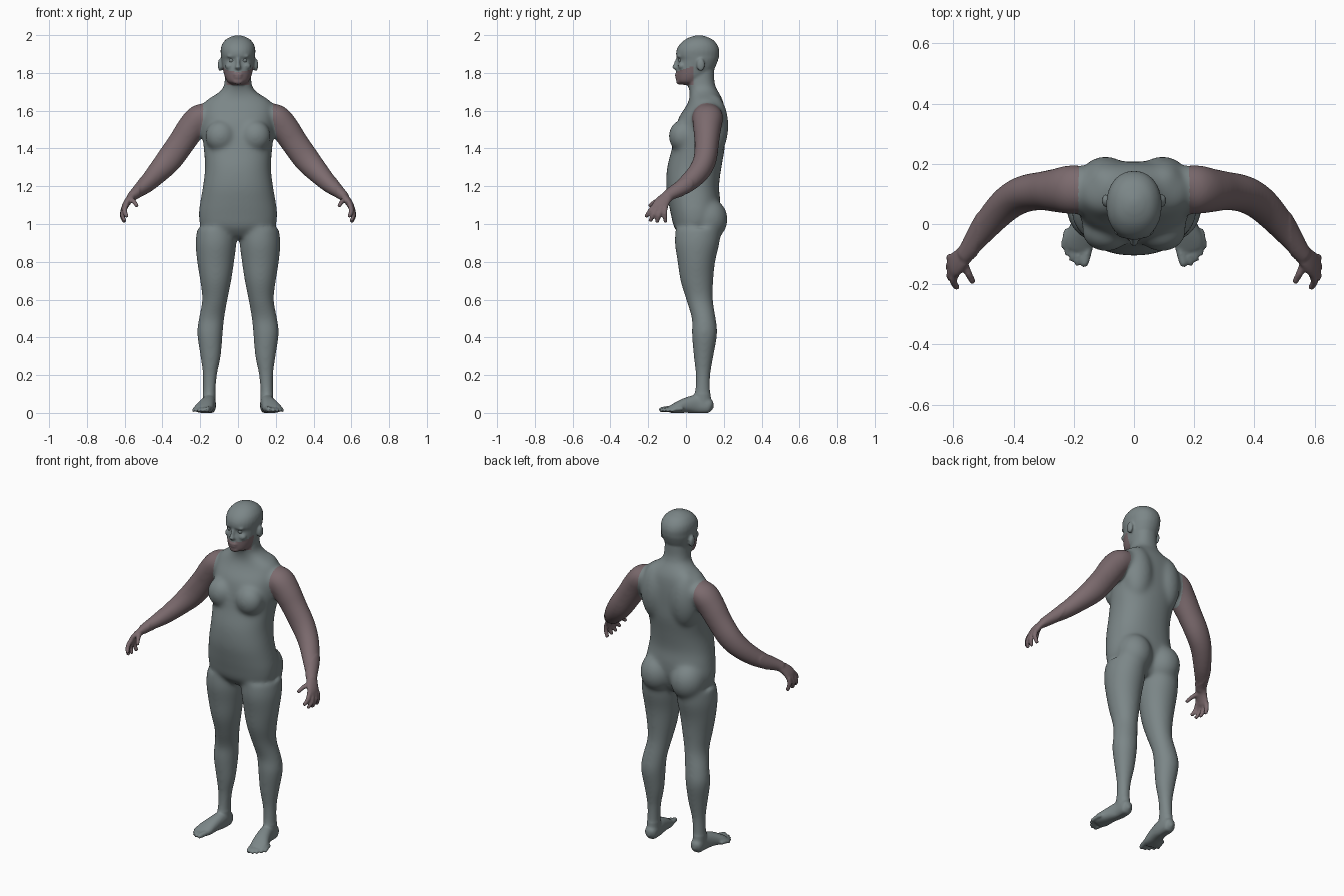
import bpy
import bmesh
from math import cos, sin, pi, copysign
from mathutils import Vector, Matrix

cube = bpy.data.objects.get("Cube")
if cube:
    bpy.data.objects.remove(cube, do_unlink=True)


def make_material(name, colour):
    mat = bpy.data.materials.new(name)
    mat.use_nodes = True
    mat.diffuse_color = (*colour, 1)
    for node in mat.node_tree.nodes:
        if node.type == 'BSDF_PRINCIPLED':
            node.inputs["Base Color"].default_value = (*colour, 1)
    return mat


grey = make_material("grey_skin", (0.2, 0.24, 0.245))
mauve = make_material("mauve_skin", (0.2, 0.145, 0.155))

shell = bmesh.new()
X_AXIS, Y_AXIS, Z_AXIS = Vector((1, 0, 0)), Vector((0, 1, 0)), Vector((0, 0, 1))
SIDES = (1, -1)


def refine(rows, steps=4):
    """Smoothly interpolate between section rows."""
    rows = [Vector(r) for r in rows]
    result = []
    last = len(rows) - 1
    for i in range(last):
        p, q = rows[i], rows[i + 1]
        before, after = rows[max(i - 1, 0)], rows[min(i + 2, last)]
        m, n = (q - before) / 2, (after - p) / 2
        for k in range(steps):
            t = k / steps
            h = t * t * (3 - 2 * t)
            result.append(p * (1 - h) + q * h + m * (t * (1 - t) ** 2) - n * (t * t * (1 - t)))
    return result + [rows[last]]


def loft(rows, across, side=1, upright=False, power=2.0, count=28):
    """Skin oval sections (x, y, z, half width, half depth)."""
    rows = refine(rows)
    centres = [Vector(r[:3]) for r in rows]
    rings, last = [], len(rows) - 1

    def vert(p):
        return shell.verts.new((p.x * side, p.y, max(p.z, 0.0)))

    def signed(v):
        return copysign(abs(v) ** (2 / power), v)

    poles = []
    for i, (row, c) in enumerate(zip(rows, centres)):
        t = Z_AXIS if upright else (centres[min(i + 1, last)] - centres[max(i - 1, 0)]).normalized()
        u = (across - t * across.dot(t)).normalized()
        v = t.cross(u)
        angles = [2 * pi * k / count for k in range(count)]
        rings.append([vert(c + u * row[3] * signed(cos(a)) + v * row[4] * signed(sin(a)))
                      for a in angles])
        if i in (0, last):
            bulge = min(row[3], row[4]) * (0.15 if upright else 0.6)
            poles.append(vert(c + t * bulge * (1 if i else -1)))
    for lower, upper in zip(rings, rings[1:]):
        for k in range(count):
            n = (k + 1) % count
            shell.faces.new((lower[k], lower[n], upper[n], upper[k]))
    for ring, pole in zip((rings[0], rings[-1]), poles):
        for k in range(count):
            shell.faces.new((ring[k], ring[(k + 1) % count], pole))


def stand(rows, side=1, power=2.0):
    """Upright loft from rows (height, front, back, inner, outer)."""
    loft([((i + o) / 2, (f + b) / 2, z, (o - i) / 2, (b - f) / 2) for z, f, b, i, o in rows],
         X_AXIS, side, True, power)


def blob(centre, radii, side=1):
    x, y, z = centre
    place = Matrix.Translation((x * side, y, z)) @ Matrix.Diagonal((*radii, 1))
    bmesh.ops.create_uvsphere(shell, u_segments=24, v_segments=16, radius=1, matrix=place)


def digit(base, bend, tip, radius, side):
    sizes = (radius, radius * 0.95, radius * 0.8)
    loft([(*p, r, r) for p, r in zip((base, bend, tip), sizes)], X_AXIS, side, count=12)


# Torso and neck: height, front, back, half width
torso = [(.93, -.02, .13, .08), (.98, -.062, .155, .19), (1.05, -.08, .178, .208),
         (1.12, -.094, .182, .2), (1.2, -.105, .175, .186), (1.3, -.1, .188, .175),
         (1.4, -.075, .205, .182), (1.48, -.06, .208, .19), (1.56, -.04, .208, .188),
         (1.62, -.002, .203, .186), (1.655, .015, .195, .168), (1.69, .02, .178, .112),
         (1.72, .014, .16, .08), (1.76, .01, .15, .07), (1.82, .01, .15, .066)]
stand([(z, f, b, -w, w) for z, f, b, w in torso], power=2.25)

# Head from chin to crown
head = [(1.738, -.022, .05, .03), (1.752, -.044, .08, .054), (1.78, -.05, .12, .07),
        (1.82, -.05, .15, .08), (1.868, -.042, .17, .088), (1.89, -.052, .175, .09),
        (1.92, -.05, .176, .092), (1.95, -.034, .165, .085), (1.977, -.004, .14, .064),
        (1.993, .032, .104, .034), (1.998, .055, .085, .014)]
stand([(z, f, b, -w, w) for z, f, b, w in head], power=2.15)

# Nose, lips and chin
loft([(0, -.044, 1.875, .009, .01), (0, -.052, 1.845, .011, .014),
      (0, -.058, 1.825, .017, .017)], X_AXIS, count=16)
blob((0, -.048, 1.791), (.026, .012, .008))
blob((0, -.046, 1.777), (.023, .012, .008))
blob((0, -.034, 1.756), (.03, .019, .018))

foot = [(.152, .136, .032, .022, .026), (.152, .12, .036, .034, .04),
        (.153, .06, .045, .036, .05), (.165, 0, .04, .042, .04),
        (.181, -.055, .025, .05, .028), (.189, -.085, .018, .043, .018)]
leg = [(.98, -.055, .185, .012, .216), (.9, -.06, .178, .008, .225),
       (.8, -.045, .155, .02, .217), (.7, -.03, .145, .035, .201),
       (.6, 0, .143, .055, .19), (.5, .03, .158, .072, .208),
       (.42, .03, .166, .08, .217), (.3, .04, .146, .09, .2),
       (.2, .05, .13, .11, .187), (.1, .045, .13, .118, .187),
       (.04, .03, .14, .118, .187)]
arm = [(.13, .115, 1.58, .07, .055), (.2, .115, 1.565, .083, .072),
       (.25, .112, 1.505, .075, .076), (.3, .11, 1.43, .066, .073),
       (.365, .1, 1.34, .062, .071), (.425, .065, 1.272, .058, .06),
       (.49, -.005, 1.205, .05, .046), (.545, -.08, 1.16, .035, .03),
       (.565, -.105, 1.142, .031, .026)]
palm = [(.55, -.085, 1.155, .03, .024), (.575, -.115, 1.13, .037, .02),
        (.595, -.135, 1.1, .043, .018), (.604, -.14, 1.075, .037, .014)]
fingers = [((.592, -.165, 1.1), (.6, -.19, 1.07), (.588, -.212, 1.038)),
           ((.6, -.15, 1.09), (.612, -.172, 1.05), (.598, -.19, 1.016)),
           ((.606, -.13, 1.085), (.614, -.143, 1.045), (.6, -.154, 1.01)),
           ((.606, -.11, 1.085), (.612, -.112, 1.05), (.6, -.108, 1.01)),
           ((.57, -.115, 1.13), (.552, -.16, 1.12), (.535, -.193, 1.095))]
toe_tips = [(.166, -.138), (.19, -.136), (.208, -.122), (.224, -.102), (.236, -.078)]

for s in SIDES:
    # Chest, back and seat muscles
    blob((.092, -.022, 1.465), (.082, .07, .085), s)
    blob((.095, .14, 1.52), (.09, .085, .17), s)
    blob((.1, .115, 1.025), (.1, .106, .115), s)
    # Brows, cheeks and ears
    blob((.034, -.034, 1.888), (.026, .014, .008), s)
    blob((.042, -.022, 1.836), (.026, .02, .02), s)
    blob((.095, .078, 1.842), (.012, .022, .034), s)
    # Legs and feet
    stand(leg, s)
    loft(foot, X_AXIS, s, power=2.3)
    for i, (x, y) in enumerate(toe_tips):
        r = .011 if i else .016
        digit((x - .014, y + .06, .022), (x - .006, y + .025, .02), (x, y, r), r, s)
    # Arms and hands
    loft(arm, Y_AXIS, s)
    loft(palm, Y_AXIS, s)
    for points in fingers:
        digit(*points, .0135, s)

bmesh.ops.recalc_face_normals(shell, faces=shell.faces)
mesh = bpy.data.meshes.new("body")
shell.to_mesh(mesh)
shell.free()
body = bpy.data.objects.new("body", mesh)
bpy.context.collection.objects.link(body)

# Fuse all parts into one skin
remesh = body.modifiers.new("fuse", 'REMESH')
remesh.mode = 'VOXEL'
remesh.voxel_size = 0.006
depsgraph = bpy.context.evaluated_depsgraph_get()
skin = bpy.data.meshes.new_from_object(body.evaluated_get(depsgraph))
body.modifiers.clear()
body.data = skin
skin.name = "body"


def relax(bm, verts, times):
    for _ in range(times):
        bmesh.ops.smooth_vert(bm, verts=verts, factor=0.5,
                              use_axis_x=True, use_axis_y=True, use_axis_z=True)


# Soften the joins strongly on the trunk and limbs, lightly on face, hands and feet
bm = bmesh.new()
bm.from_mesh(skin)
relax(bm, bm.verts[:], 3)
relax(bm, [v for v in bm.verts if .1 < v.co.z < 1.73 and abs(v.co.x) < .52], 35)
bm.to_mesh(skin)
bm.free()


def is_mauve(p):
    on_arm = p.z > .95 and abs(p.x) > .185 + max(0, 1.56 - p.z) * .2
    on_jaw = 1.735 < p.z < 1.823 + p.y * .35 and p.y < .04
    return on_arm or on_jaw


skin.materials.clear()
for mat in (grey, mauve):
    skin.materials.append(mat)
for face in skin.polygons:
    face.use_smooth = True
    face.material_index = int(is_mauve(face.center))

# Eyes
for s, label in zip(SIDES, ("left_eye", "right_eye")):
    eye_mesh = bpy.data.meshes.new(label)
    bm = bmesh.new()
    bmesh.ops.create_uvsphere(bm, u_segments=20, v_segments=12, radius=.014,
                              matrix=Matrix.Translation((.034 * s, -.026, 1.867)))
    bm.to_mesh(eye_mesh)
    bm.free()
    eye_mesh.materials.append(grey)
    for face in eye_mesh.polygons:
        face.use_smooth = True
    bpy.context.collection.objects.link(bpy.data.objects.new(label, eye_mesh))
